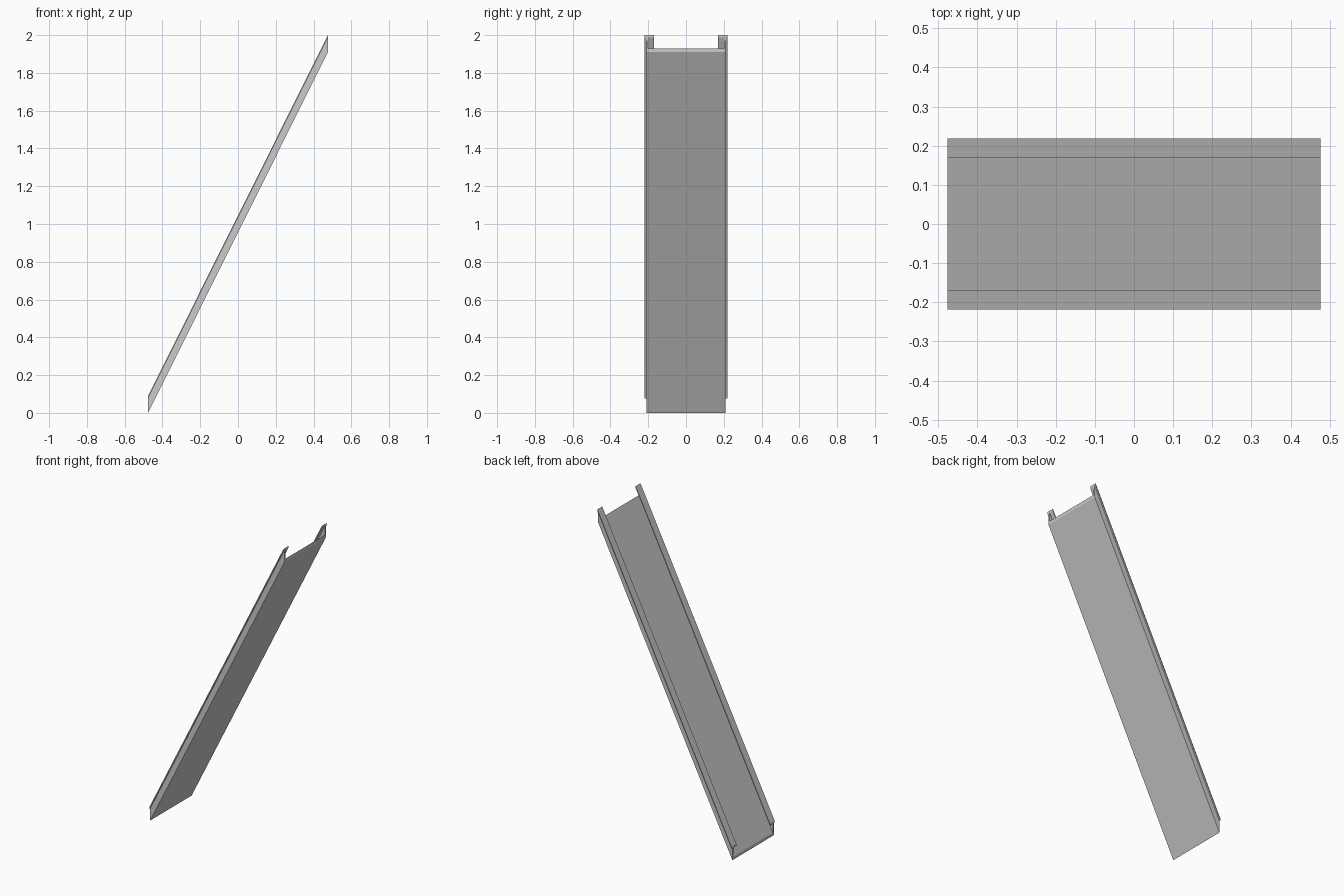
import bpy, bmesh

if "Cube" in bpy.data.objects:
    bpy.data.objects.remove(bpy.data.objects["Cube"])

HALF_X, HEIGHT, DEPTH = 0.476, 2.0, 0.09
RISE = HEIGHT - DEPTH            # climb from the low end to the high end

# Half cross-section (y, z): floor, thin side wall and flat handrail lip
half = [(0.21, 0.0), (0.21, 0.077), (0.219, 0.077), (0.219, DEPTH),
        (0.17, DEPTH), (0.17, 0.077), (0.20, 0.077), (0.20, 0.02)]
profile = half + [(-y, z) for y, z in reversed(half)]

# Sloping channel with both ends cut vertically
bm = bmesh.new()
low = [bm.verts.new((-HALF_X, y, z)) for y, z in profile]
end_face = bm.faces.new(low)
ext = bmesh.ops.extrude_face_region(bm, geom=[end_face], use_keep_orig=True)
high = [g for g in ext["geom"] if isinstance(g, bmesh.types.BMVert)]
bmesh.ops.translate(bm, verts=high, vec=(2 * HALF_X, 0, RISE))
bmesh.ops.recalc_face_normals(bm, faces=bm.faces[:])

mesh = bpy.data.meshes.new("slide_chute")
bm.to_mesh(mesh)
bm.free()
chute = bpy.data.objects.new("slide_chute", mesh)
bpy.context.collection.objects.link(chute)
